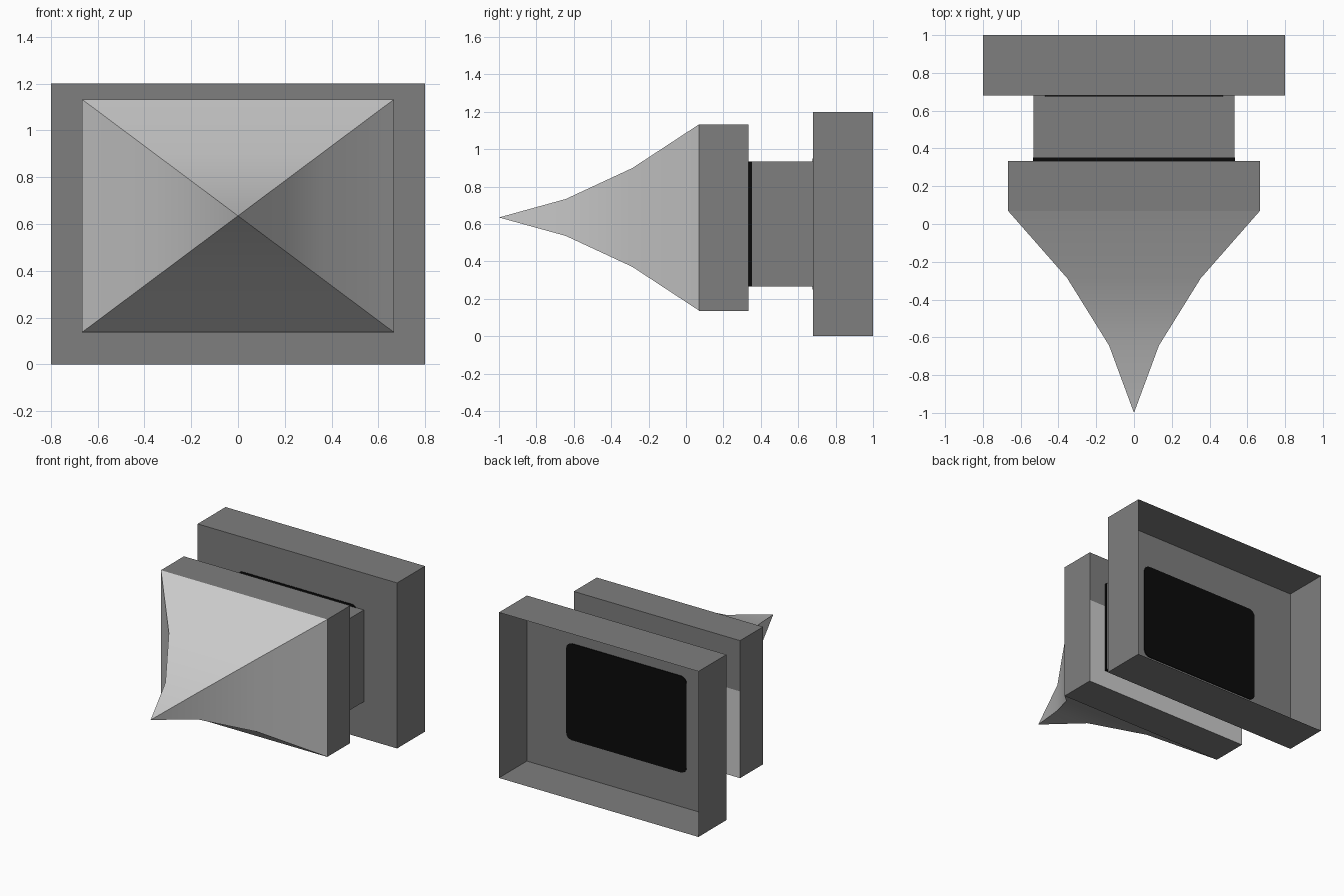
import bpy, bmesh
from mathutils import Vector

if "Cube" in bpy.data.objects:
    bpy.data.objects.remove(bpy.data.objects["Cube"])


def material(name, rgb):
    m = bpy.data.materials.new(name)
    m.diffuse_color = (*rgb, 1.0)
    m.use_nodes = True
    m.node_tree.nodes["Principled BSDF"].inputs["Base Color"].default_value = m.diffuse_color
    return m


DARK = material("mid_grey", (0.21, 0.21, 0.21))
LIGHT = material("light_grey", (0.6, 0.6, 0.6))
BLACK = material("black", (0.003, 0.003, 0.003))


def finish(bm, name, *mats):
    mesh = bpy.data.meshes.new(name)
    bm.to_mesh(mesh)
    bm.free()
    obj = bpy.data.objects.new(name, mesh)
    bpy.context.collection.objects.link(obj)
    for m in mats:
        mesh.materials.append(m)
    return obj


def box(x, y0, y1, z0, z1):
    """Box centred on x = 0 with half width x."""
    bm = bmesh.new()
    bmesh.ops.create_cube(bm, size=1)
    for v in bm.verts:
        v.co = Vector((v.co.x * 2 * x, y1 if v.co.y > 0 else y0, z1 if v.co.z > 0 else z0))
    bm.normal_update()
    return bm


# Rear housing: thin-walled tray, open at the back
bm = box(0.8, 0.68, 1.0, 0.0, 1.2)
bmesh.ops.delete(bm, geom=[f for f in bm.faces if f.normal.y > 0.9], context='FACES_ONLY')
finish(bm, "rear_tray", DARK)

# Neck joining the two blocks
finish(box(0.533, 0.333, 0.68, 0.267, 0.933), "neck", DARK)

# Black band where the neck meets the front block
finish(box(0.535, 0.332, 0.352, 0.265, 0.935), "neck_band", BLACK)

# Black panel with rounded corners, seen on both sides of the tray floor
bm = box(0.482, 0.676, 0.685, 0.25, 0.95)
corners = [e for e in bm.edges if abs(e.verts[0].co.y - e.verts[1].co.y) > 0.005]
bmesh.ops.bevel(bm, geom=corners, offset=0.045, segments=4, profile=0.5, affect='EDGES')
finish(bm, "tray_panel", BLACK)

# Front block: the lower part of its back face is light
SPLIT = 0.765
bm = box(0.667, 0.07, 0.333, 0.136, 1.133)
bmesh.ops.bisect_plane(bm, geom=bm.verts[:] + bm.edges[:] + bm.faces[:],
                       plane_co=(0, 0, SPLIT), plane_no=(0, 0, 1))
bm.normal_update()
for f in bm.faces:
    if f.normal.y > 0.9 and f.calc_center_median().z < SPLIT:
        f.material_index = 1
finish(bm, "front_block", DARK, LIGHT)

# Concave four-sided spike: (y, fraction of the base size)
bm = bmesh.new()
rings = []
for y, s in [(0.07, 1.0), (-0.287, 0.53), (-0.643, 0.198)]:
    rings.append([bm.verts.new((sx * 0.667 * s, y, 0.635 + sz * 0.498 * s))
                  for sx, sz in [(-1, -1), (1, -1), (1, 1), (-1, 1)]])
tip = bm.verts.new((0, -1.0, 0.635))
for i in range(4):
    j = (i + 1) % 4
    for a, b in zip(rings, rings[1:]):
        bm.faces.new((a[i], a[j], b[j], b[i]))
    bm.faces.new((rings[-1][i], rings[-1][j], tip))
bmesh.ops.recalc_face_normals(bm, faces=bm.faces[:])
spike = finish(bm, "front_spike", LIGHT)
bpy.context.view_layer.objects.active = spike
spike.select_set(True)
bpy.ops.object.shade_smooth_by_angle(angle=0.52)
